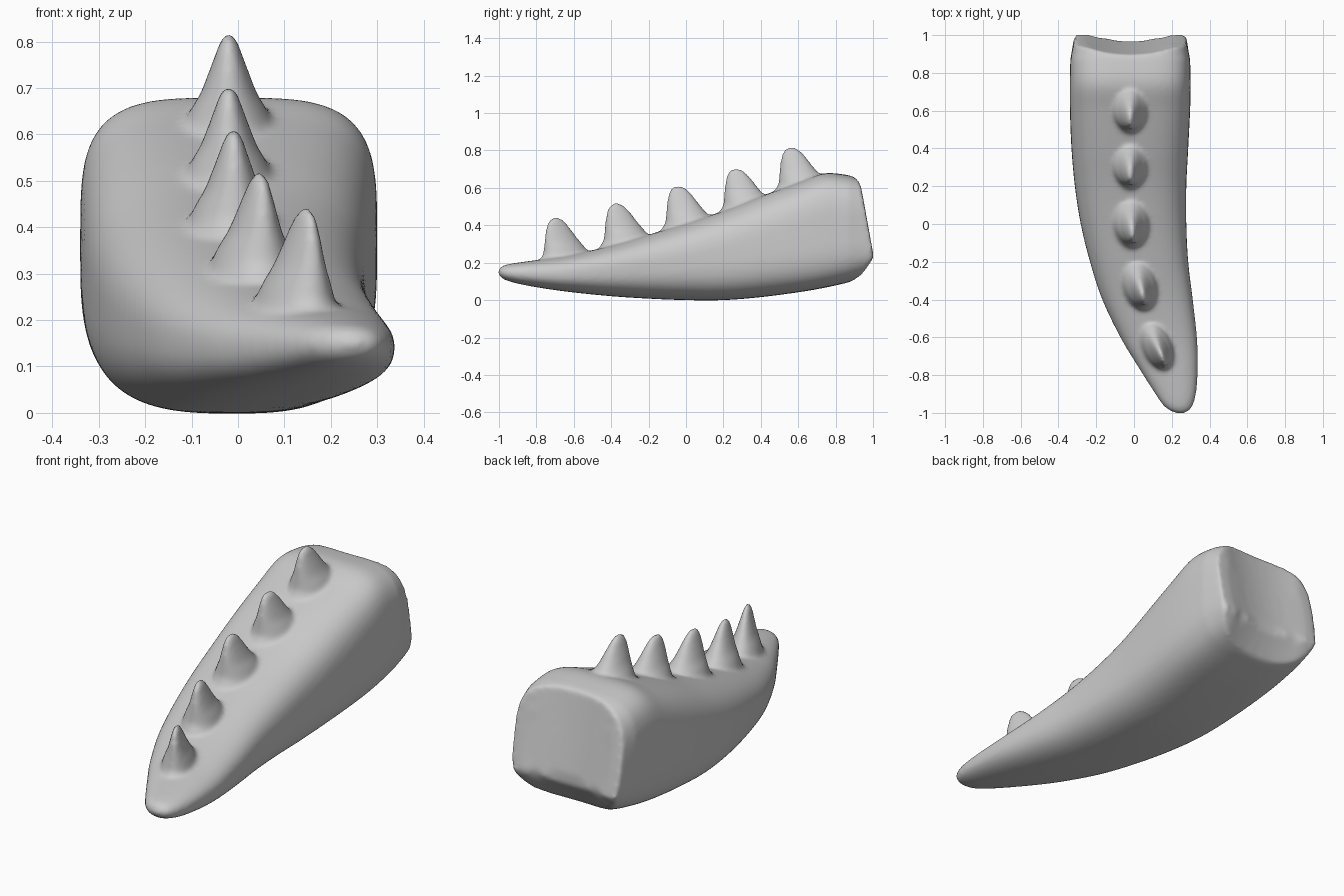
import bpy, bmesh, math
from mathutils import Vector

if "Cube" in bpy.data.objects:
    bpy.data.objects.remove(bpy.data.objects["Cube"])

SIDES = 72

# Body stations: y, left x, right x, bottom z, top z, squareness
STATIONS = [
    (-1.003, 0.228, 0.262, 0.140, 0.160, 2.0),
    (-0.985, 0.185, 0.295, 0.118, 0.180, 2.1),
    (-0.95, 0.147, 0.315, 0.102, 0.192, 2.2),
    (-0.88, 0.100, 0.331, 0.084, 0.203, 2.3),
    (-0.75, 0.018, 0.338, 0.061, 0.221, 2.4),
    (-0.60, -0.072, 0.333, 0.041, 0.245, 2.5),
    (-0.40, -0.168, 0.311, 0.021, 0.292, 2.6),
    (-0.20, -0.233, 0.287, 0.008, 0.350, 2.7),
    (0.00, -0.282, 0.277, 0.000, 0.411, 2.8),
    (0.20, -0.313, 0.277, 0.000, 0.477, 3.0),
    (0.40, -0.331, 0.287, 0.016, 0.555, 3.2),
    (0.60, -0.339, 0.297, 0.042, 0.629, 3.5),
    (0.74, -0.340, 0.300, 0.066, 0.678, 3.7),
    (0.87, -0.337, 0.297, 0.095, 0.668, 3.7),
]


def smooth_path(rows, steps):
    """Catmull-Rom refinement of a list of equal-length rows."""
    v = [Vector(r) for r in rows]
    v = [v[0]] + v + [v[-1]]
    out = []
    for a, b, c, d in zip(v, v[1:], v[2:], v[3:]):
        for i in range(steps):
            t = i / steps
            out.append(0.5 * (2 * b + (c - a) * t + (2 * a - 5 * b + 4 * c - d) * t * t
                              + (3 * b - a - 3 * c + d) * t ** 3))
    return out + [v[-1]]


def loft(bm, rings):
    """Skin a closed tube through rings of points and cap both ends."""
    loops = [[bm.verts.new(p) for p in ring] for ring in rings]
    for lo, hi in zip(loops, loops[1:]):
        for i in range(len(lo)):
            j = (i + 1) % len(lo)
            bm.faces.new((lo[i], lo[j], hi[j], hi[i]))
    bm.faces.new(loops[0][::-1])
    bm.faces.new(loops[-1])


def section(s, scale=1.0):
    """Superellipse cross-section in the xz plane."""
    y, x0, x1, z0, z1, n = s
    pts = []
    for i in range(SIDES):
        a = math.tau * i / SIDES
        c, d = math.cos(a), math.sin(a)
        px = math.copysign(abs(c) ** (2 / n), c) * scale
        pz = math.copysign(abs(d) ** (2 / n), d) * scale
        pts.append(Vector(((x0 + x1) / 2 + px * (x1 - x0) / 2, y,
                           (z0 + z1) / 2 + pz * (z1 - z0) / 2)))
    return pts


def back_y(p):
    """Tilted, slightly dished surface of the wide end."""
    z = p.z
    f = (z - 0.10) / 0.13 if z < 0.23 else 1 - 0.9 * (z - 0.23) / 0.43
    f = min(1, max(0, f))
    dip = 0.03 * max(0, 1 - ((p.x + 0.02) / 0.22) ** 2)
    return 0.918 + 0.086 * f - dip


bm = bmesh.new()

# Tapering curved body with a dished end
rings = [section(s) for s in smooth_path(STATIONS, 5)]
end = (0.9, -0.318, 0.278, 0.105, 0.66, 3.4)
for k in (1.0, 0.93, 0.8, 0.6, 0.4, 0.2, 0.03):
    ring = section(end, k)
    for p in ring:
        p.y = back_y(p)
    rings.append(ring)
loft(bm, rings)

# Tooth profile: drop below apex, front reach, back reach, half width
TOOTH = [
    (0.000, 0.004, 0.004, 0.002),
    (0.004, 0.025, 0.024, 0.010),
    (0.018, 0.042, 0.045, 0.019),
    (0.050, 0.055, 0.075, 0.031),
    (0.090, 0.061, 0.105, 0.046),
    (0.130, 0.065, 0.138, 0.062),
    (0.160, 0.067, 0.165, 0.080),
    (0.200, 0.072, 0.190, 0.098),
    (0.235, 0.090, 0.200, 0.105),
    (0.290, 0.080, 0.180, 0.090),
]
# Teeth: apex x, y, z, yaw in degrees, width factor
TEETH = [
    (-0.02, 0.565, 0.817, 0, 1.0),
    (-0.02, 0.270, 0.704, 0, 1.0),
    (-0.01, -0.040, 0.611, 3, 0.97),
    (0.045, -0.370, 0.519, 14, 0.9),
    (0.145, -0.695, 0.443, 22, 0.78),
]
for ax, ay, az, yaw, w in TEETH:
    ca, sa = math.cos(math.radians(yaw)), math.sin(math.radians(yaw))
    rings = []
    for drop, front, back, half in smooth_path(TOOTH, 3):
        if yaw > 20 and drop > 0.24:
            break
        ring = []
        for i in range(40):
            a = math.tau * i / 40
            u = half * w * math.cos(a)
            v = (back - front) / 2 + (back + front) / 2 * math.sin(a)
            ring.append((ax + u * ca - v * sa, ay + u * sa + v * ca, az - drop))
        rings.append(ring)
    loft(bm, rings)

bmesh.ops.recalc_face_normals(bm, faces=bm.faces)
mesh = bpy.data.meshes.new("toothed_jaw")
bm.to_mesh(mesh)
bm.free()
jaw = bpy.data.objects.new("toothed_jaw", mesh)
bpy.context.collection.objects.link(jaw)

# Fuse teeth into the body with soft blends
fuse = jaw.modifiers.new("fuse", 'REMESH')
fuse.mode = 'VOXEL'
fuse.voxel_size = 0.011
fuse.use_smooth_shade = True
soften = jaw.modifiers.new("soften", 'SMOOTH')
soften.factor = 0.5
soften.iterations = 8
